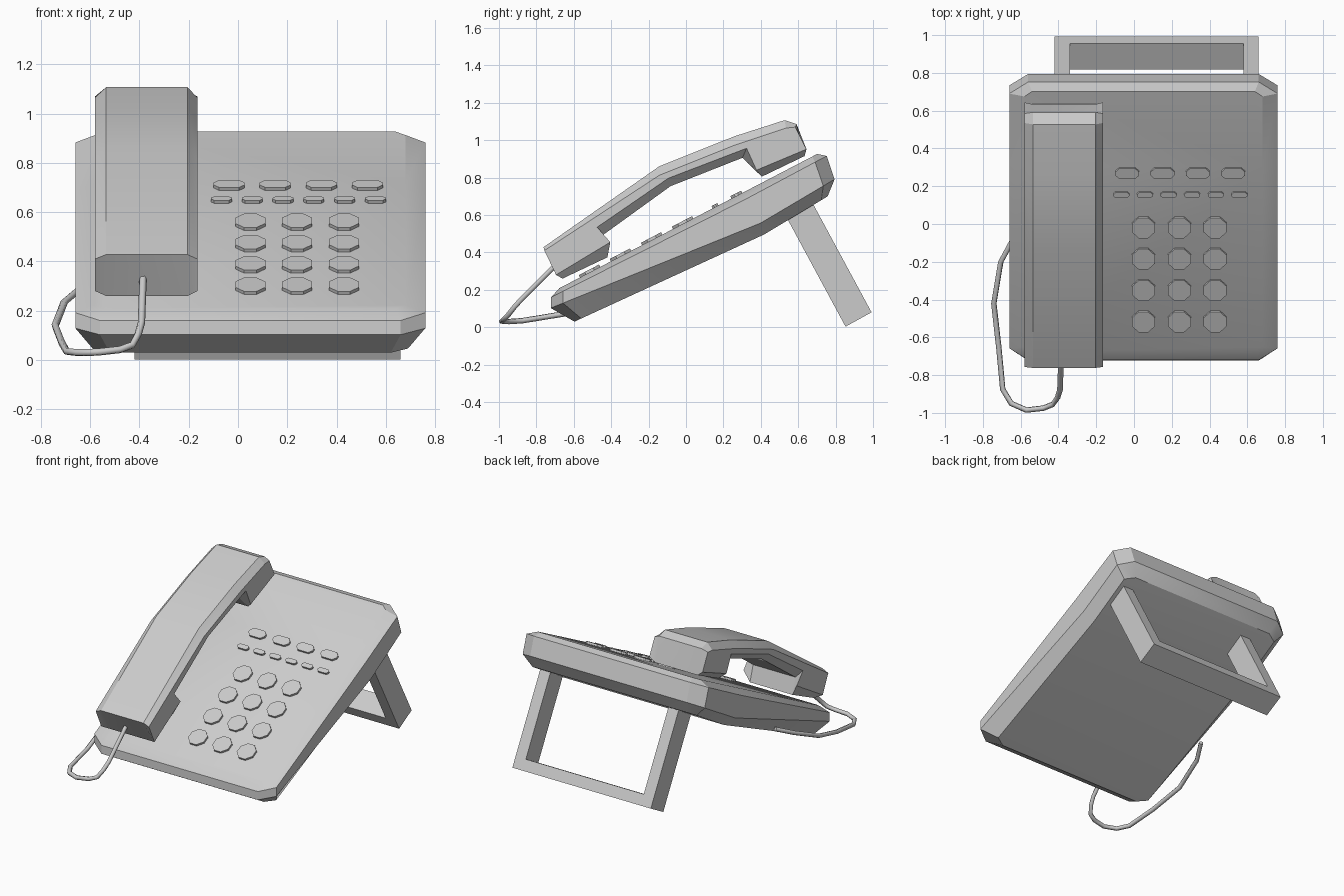
import bpy, bmesh, math
from mathutils import Vector

if "Cube" in bpy.data.objects:
    bpy.data.objects.remove(bpy.data.objects["Cube"])

TILT = math.radians(27.5)
C, S = math.cos(TILT), math.sin(TILT)
TOP = 0.498                       # height of the keypad plane in the tilted frame


def world(x, u, v):
    """Tilted desk-phone frame (x, along slope u, above slope v) to world."""
    return Vector((x, u * C - v * S, u * S + v * C))


def loft(name, rings, smooth=True):
    """Skin equal-length closed rings and cap both ends."""
    bm = bmesh.new()
    vs = [[bm.verts.new(p) for p in r] for r in rings]
    n = len(rings[0])
    for a, b in zip(vs, vs[1:]):
        for i in range(n):
            j = (i + 1) % n
            bm.faces.new((a[i], a[j], b[j], b[i]))
    caps = [bm.faces.new(vs[0]), bm.faces.new(vs[-1])]
    bmesh.ops.recalc_face_normals(bm, faces=bm.faces)
    if name == "body":            # bottom is folded along the kink
        bmesh.ops.connect_verts(bm, verts=[vs[-1][2], vs[-1][7]])
    me = bpy.data.meshes.new(name)
    bm.to_mesh(me)
    bm.free()
    ob = bpy.data.objects.new(name, me)
    bpy.context.collection.objects.link(ob)
    if smooth:
        bpy.ops.object.select_all(action='DESELECT')
        ob.select_set(True)
        bpy.context.view_layer.objects.active = ob
        bpy.ops.object.shade_smooth_by_angle(angle=math.radians(22))
    return ob


# Body: four chamfered rings, with a kink at 2/3 of the underside
def body_ring(hw, front, kink, back, cx, cu):
    (u0, v0), (uk, vk), (u1, v1) = front, kink, back
    half = [(hw - cx, u0, v0),
            (hw, u0 + cu, v0 + (vk - v0) * cu / (uk - u0)),
            (hw, uk, vk),
            (hw, u1 - cu, v1 + (vk - v1) * cu / (u1 - uk)),
            (hw - cx, u1, v1)]
    right = [world(0.05 + x, u, v) for x, u, v in half]
    left = [world(0.05 - x, u, v) for x, u, v in reversed(half)]
    return right + left


loft("body", [
    body_ring(0.63, (-0.505, TOP), (0.60, TOP), (1.05, TOP), 0.04, 0.03),
    body_ring(0.71, (-0.565, 0.475), (0.60, 0.46), (1.09, 0.465), 0.10, 0.07),
    body_ring(0.71, (-0.594, 0.425), (0.61, 0.31), (1.07, 0.335), 0.10, 0.07),
    body_ring(0.64, (-0.515, 0.302), (0.60, 0.247), (0.995, 0.271), 0.07, 0.04)])


# Buttons: chamfered plates standing on the sloped face
def button(name, x, y, hx, hy, cut):
    u = y * C + (TOP + y * S) / C * S
    pts = []
    for sx, sy, first in ((1, -1, 0), (1, 1, 1), (-1, 1, 0), (-1, -1, 1)):
        a = (sx * (hx - cut), sy * hy)
        b = (sx * hx, sy * (hy - cut))
        pts += [b, a] if first else [a, b]
    loft(name, [[world(x + px, u + pu, v) for px, pu in pts]
                for v in (TOP - 0.01, TOP + 0.014)], smooth=False)


for r in range(4):
    for c in range(3):
        button(f"number_key_{r}_{c}", 0.05 + 0.19 * c, -0.015 - 0.166 * r,
               0.061, 0.061, 0.036)
for i in range(4):
    button(f"function_key_{i}", -0.036 + 0.187 * i, 0.272, 0.063, 0.032, 0.022)
for i in range(6):
    button(f"memory_key_{i}", -0.067 + 0.125 * i, 0.158, 0.042, 0.017, 0.012)

# Handset: side profile (y, z) lofted across x with chamfered long edges
side = [(-.757, .41), (-.695, .28), (-.405, .455), (-.475, .535), (-.094, .797),
        (.324, .957), (.377, .84), (.644, .952), (.585, 1.07), (.535, 1.065),
        (.259, .973), (-.142, .813)]
mid = [(-.762, .428), (-.66, .26), (-.42, .374), (-.455, .485), (-.083, .754),
       (.302, .906), (.405, .805), (.634, .915), (.591, 1.086), (.527, 1.107),
       (.259, 1.021), (-.142, .861)]
loft("handset", [[(x, y, z) for y, z in prof] for x, prof in
                 ((-.58, side), (-.535, mid), (-.205, mid), (-.165, side))])

# Stand: two legs and a foot bar, sharing one slanted direction
foot_a, foot_b = Vector((0, .853, .003)), Vector((0, .992, .08))
up = Vector((0, -.475, .88))


def slat(name, x0, x1, length):
    quad = [foot_a, foot_b, foot_b + up * length, foot_a + up * length]
    loft(name, [[p + Vector((x, 0, 0)) for p in quad] for x in (x0, x1)], False)


slat("stand_leg_left", -.42, -.34, 0.68)
slat("stand_leg_right", .58, .66, 0.68)
slat("stand_foot_bar", -.34, .58, 0.076)

# Cord: tube from the handset, round the front corner, to the body side
path = [(-.385, -.69, .34), (-.392, -.88, .15), (-.405, -.92, .105),
        (-.43, -.955, .06), (-.48, -.975, .042), (-.57, -.985, .032),
        (-.65, -.95, .03), (-.695, -.875, .035), (-.715, -.66, .07),
        (-.742, -.42, .14), (-.705, -.2, .235), (-.64, -.08, .29)]
cu = bpy.data.curves.new("cord", 'CURVE')
cu.dimensions = '3D'
cu.bevel_depth = 0.015
cu.bevel_resolution = 1
cu.use_fill_caps = True
sp = cu.splines.new('POLY')
sp.points.add(len(path) - 1)
for p, co in zip(sp.points, path):
    p.co = (*co, 1)
bpy.context.collection.objects.link(bpy.data.objects.new("cord", cu))
